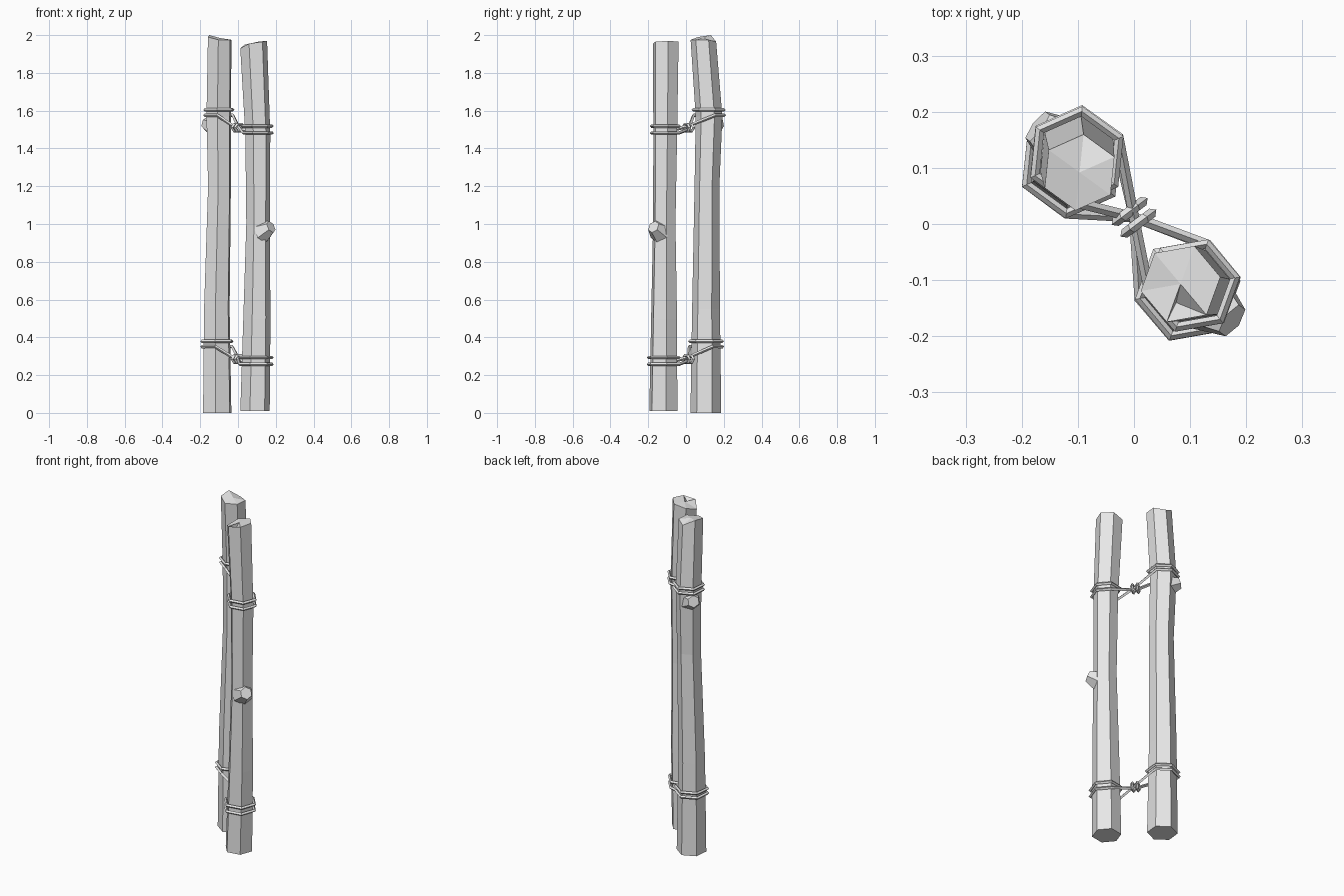
import bpy, bmesh
from math import cos, sin, radians
from mathutils import Vector

cube = bpy.data.objects.get("Cube")
if cube:
    bpy.data.objects.remove(cube)


def make_material(name, colour):
    mat = bpy.data.materials.new(name)
    mat.use_nodes = True
    mat.diffuse_color = colour
    mat.node_tree.nodes["Principled BSDF"].inputs["Base Color"].default_value = colour
    return mat


GREY = make_material("plain grey", (0.8, 0.8, 0.8, 1))


def add_object(name, mesh):
    obj = bpy.data.objects.new(name, mesh)
    bpy.context.collection.objects.link(obj)
    mesh.materials.clear()
    mesh.materials.append(GREY)
    return obj


def finish(name, bm):
    bmesh.ops.recalc_face_normals(bm, faces=bm.faces)
    mesh = bpy.data.meshes.new(name)
    bm.to_mesh(mesh)
    bm.free()
    return add_object(name, mesh)


def hexagon(centre, radius, turn):
    return [centre + radius * Vector((cos(radians(turn + 60 * i)), sin(radians(turn + 60 * i)), 0))
            for i in range(6)]


def bridge(bm, low, high):
    for i in range(6):
        j = (i + 1) % 6
        bm.faces.new((low[i], low[j], high[j], high[i]))


# Crooked poles: stations are (x, y, z, radius), rim gives the uneven sawn top
BACK = dict(turn=24, stations=[(-.11, .105, 0, .082), (-.112, .106, .55, .074), (-.098, .111, 1.2, .066),
                               (-.102, .122, 1.57, .071), (-.097, .092, 1.97, .068)],
            rim=(1.975, 1.965, 2.0, 1.99, 1.975, 1.975), heart=1.985)
FRONT = dict(turn=10, stations=[(.09, -.12, .01, .079), (.1, -.116, .5, .073), (.106, -.115, 1, .063),
                                (.105, -.11, 1.47, .067), (.083, -.107, 1.95, .072)],
             rim=(1.97, 1.965, 1.95, 1.93, 1.955, 1.965), heart=1.96)


def pole(name, spec, notch=None):
    bm = bmesh.new()
    rings = []
    for x, y, z, r in spec["stations"]:
        rings.append([bm.verts.new(p) for p in hexagon(Vector((x, y, z)), r, spec["turn"])])
    for low, high in zip(rings, rings[1:]):
        bridge(bm, low, high)
    bm.faces.new(rings[0])
    top = rings[-1]
    for v, z in zip(top, spec["rim"]):
        v.co.z = z
    x, y = spec["stations"][-1][:2]
    heart = bm.verts.new((x, y, spec["heart"]))
    for i in range(6):
        a, b = top[i], top[(i + 1) % 6]
        if notch and i == 4:
            # splintered dent in the sawn end
            dent = bm.verts.new(notch)
            for p, q in ((heart, a), (a, b), (b, heart)):
                bm.faces.new((p, q, dent))
        else:
            bm.faces.new((heart, a, b))
    finish(name, bm)


pole("back_pole", BACK)
pole("front_pole", FRONT, notch=(.075, -.14, 1.92))


# Sawn branch stubs
def stub(name, base, tip, r_base, r_tip):
    base, tip = Vector(base), Vector(tip)
    turn = (tip - base).to_track_quat('Z', 'Y')
    bm = bmesh.new()
    ends = []
    for centre, r in ((base, r_base), (tip, r_tip)):
        ends.append([bm.verts.new(centre + turn @ p) for p in hexagon(Vector(), r, 30)])
    bridge(bm, *ends)
    bm.faces.new(ends[0])
    bm.faces.new(ends[1])
    finish(name, bm)


stub("front_stub", (.125, -.135, .955), (.175, -.172, .985), .062, .034)
stub("back_stub", (-.12, .135, 1.515), (-.172, .174, 1.535), .062, .034)


# Rope made of straight lengths
def rope(name, points, thick=.009):
    curve = bpy.data.curves.new(name, 'CURVE')
    curve.dimensions = '3D'
    curve.bevel_depth = thick
    curve.bevel_resolution = 0
    line = curve.splines.new('POLY')
    line.points.add(len(points) - 1)
    for p, co in zip(line.points, points):
        p.co = (*co, 1)
    line.use_cyclic_u = True
    line.use_smooth = False
    temp = bpy.data.objects.new(name, curve)
    bpy.context.collection.objects.link(temp)
    bpy.context.view_layer.update()
    mesh = bpy.data.meshes.new_from_object(temp.evaluated_get(bpy.context.evaluated_depsgraph_get()))
    bpy.data.objects.remove(temp)
    add_object(name, mesh)


def loop_round(spec, z, gap=.011):
    for a, b in zip(spec["stations"], spec["stations"][1:]):
        if a[2] <= z <= b[2]:
            a, b = Vector(a), Vector(b)
            s = a.lerp(b, (z - a.z) / (b.z - a.z))
            return hexagon(Vector((s.x, s.y, z)), s.w + gap, spec["turn"])


# Two lashings: a loop on each pole, a figure of eight, and a knot between
for level, z in (("upper", 1.51), ("lower", .285)):
    back_z, front_z = z + .08, z - .01
    rope(level + "_back_loop", loop_round(BACK, back_z + .014))
    rope(level + "_front_loop", loop_round(FRONT, front_z + .018))

    a = loop_round(BACK, back_z - .014)
    b = loop_round(FRONT, front_z - .018)
    knot = Vector((0, .012, z))
    up = Vector((0, 0, .009))
    rope(level + "_figure_eight",
         [a[4], a[3], a[2], a[1], a[0], knot + up, b[3], b[4], b[5], b[0], b[1], knot - up])

    along, across = Vector((.6, -.8, 0)), Vector((.8, .6, 0))
    for i, shift in enumerate((-.013, .013)):
        wrap = [knot + along * shift + across * p.x + Vector((0, 0, p.y * .65))
                for p in hexagon(Vector(), .031, 0)]
        rope(f"{level}_knot_wrap_{i + 1}", wrap)
